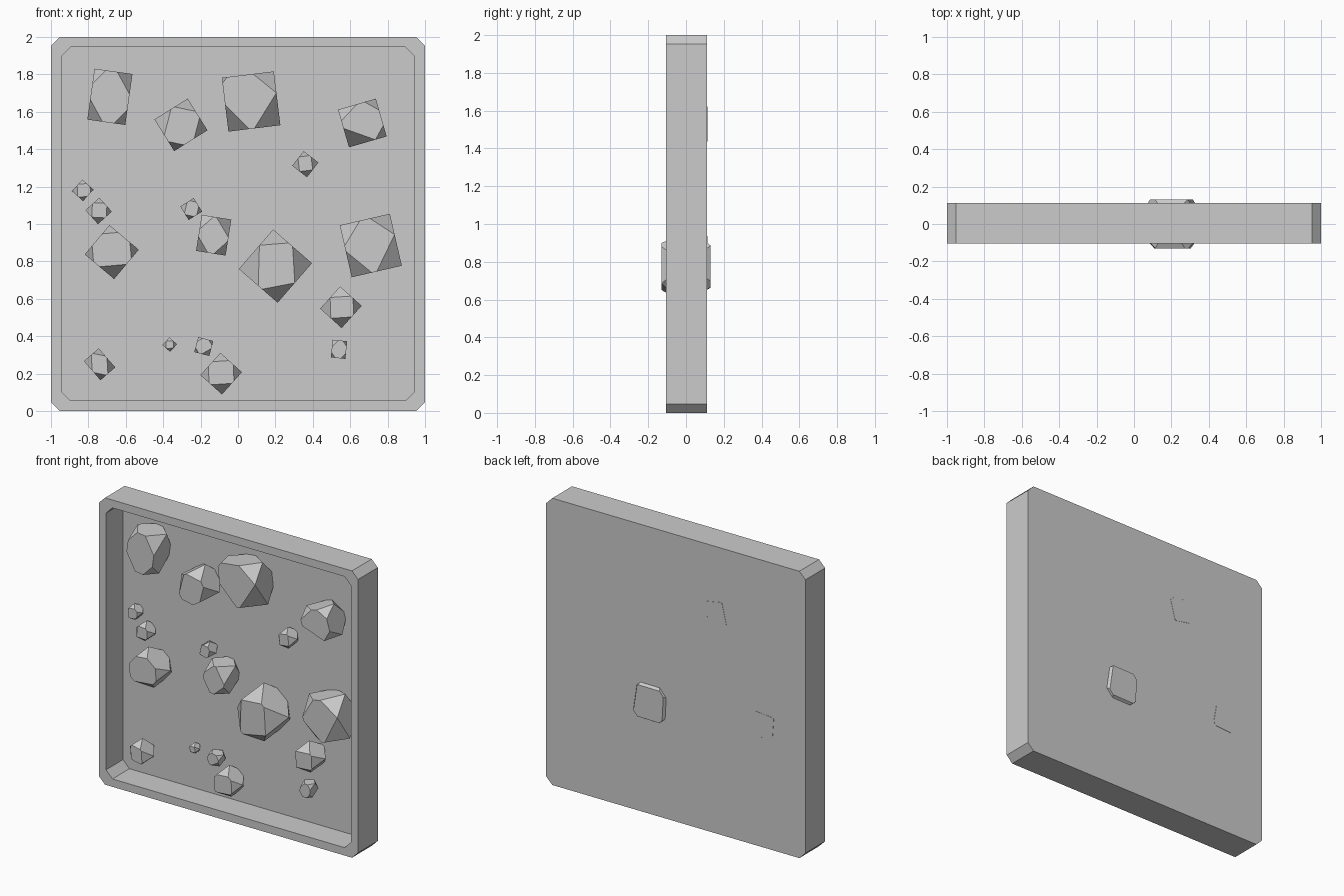
import bpy, bmesh, math, random
from mathutils import Vector, Matrix

if "Cube" in bpy.data.objects:
    bpy.data.objects.remove(bpy.data.objects["Cube"])

random.seed(4)
FRONT, BACK, FLOOR = -0.105, 0.112, 0.082


def finish(bm, name):
    bmesh.ops.recalc_face_normals(bm, faces=bm.faces)
    mesh = bpy.data.meshes.new(name)
    bm.to_mesh(mesh)
    bm.free()
    obj = bpy.data.objects.new(name, mesh)
    bpy.context.collection.objects.link(obj)


def outline(bm, half, cut, y):
    """Square ring with clipped corners, centred at z = 1."""
    k = half - cut
    pts = [(-k, -half), (k, -half), (half, -k), (half, k),
           (k, half), (-k, half), (-half, k), (-half, -k)]
    return [bm.verts.new((x, y, 1 + z)) for x, z in pts]


def bridge(bm, a, b):
    for i in range(8):
        j = (i + 1) % 8
        bm.faces.new((a[i], a[j], b[j], b[i]))


# Open tray: back, outer walls, front rim, inner walls, floor
bm = bmesh.new()
rings = [outline(bm, 1, 0.047, BACK), outline(bm, 1, 0.047, FRONT),
         outline(bm, 0.945, 0.05, FRONT), outline(bm, 0.945, 0.05, FLOOR)]
for a, b in zip(rings, rings[1:]):
    bridge(bm, a, b)
bm.faces.new(rings[0])
bm.faces.new(rings[-1])
finish(bm, "tray")


def rock(name, x, y, z, w, h, d, angle, cuts):
    """Box whose corners are sliced off, keeping its four outer corners at mid depth."""
    corners = [Vector((-w, 0, -h)) / 2, Vector((w, 0, -h)) / 2,
               Vector((w, 0, h)) / 2, Vector((-w, 0, h)) / 2]
    pts = []
    for i, c in enumerate(corners):
        pts.append(c + Vector((0, random.uniform(-0.1, 0.1) * d, 0)))
        for side in (-1, 1):
            for n in (corners[i - 1], corners[(i + 1) % 4]):
                cut = int(cuts[i]) / 10 if side < 0 else random.uniform(0.4, 0.55)
                p = c.lerp(n, cut)
                p.y = side * d / 2
                pts.append(p)
    turn = Matrix.Rotation(math.radians(-angle), 4, 'Y')
    bm = bmesh.new()
    for p in pts:
        bm.verts.new(Vector((x, y, z)) + turn @ p)
    hull = bmesh.ops.convex_hull(bm, input=bm.verts)
    loose = [v for v in bm.verts if not v.link_faces]
    bmesh.ops.delete(bm, geom=loose, context='VERTS')
    bmesh.ops.remove_doubles(bm, verts=bm.verts, dist=0.0005)
    bmesh.ops.dissolve_limit(bm, angle_limit=0.02, verts=bm.verts, edges=bm.edges)
    finish(bm, name)


# Rocks: x, y, z, width, height, depth, turn; then size of each front corner slice
rocks = [
    (-.685, .005, 1.68, .205, .275, .21, -8, "4343"),
    (-.305, .013, 1.53, .21, .20, .20, 32, "3445"),
    (.07, .0, 1.655, .28, .29, .21, 7, "5641"),
    (.665, .0, 1.54, .21, .21, .20, 16, "7335"),
    (.36, .04, 1.32, .10, .10, .10, 52, "5545"),
    (-.83, .055, 1.18, .083, .08, .08, 48, "4345"),
    (-.745, .05, 1.07, .10, .10, .10, 42, "5445"),
    (-.25, .03, 1.08, .085, .085, .09, 32, "4435"),
    (-.13, .008, .94, .16, .195, .18, -9, "4454"),
    (-.675, .013, .85, .205, .205, .20, 50, "5333"),
    (.2, .0, .775, .28, .275, .26, 49, "5546"),
    (.71, .002, .885, .275, .285, .21, 13, "5644"),
    (.55, .01, .555, .16, .155, .16, 48, "5455"),
    (-.74, .0, .25, .105, .135, .13, 41, "4545"),
    (-.09, .035, .2, .16, .155, .15, 48, "5444"),
    (-.365, .045, .355, .055, .055, .055, 48, "5555"),
    (-.183, .025, .345, .083, .083, .085, -15, "3533"),
    (.54, .01, .33, .078, .095, .09, -6, "3334"),
]
for i, r in enumerate(rocks):
    rock(f"rock_{i + 1}", *r)
